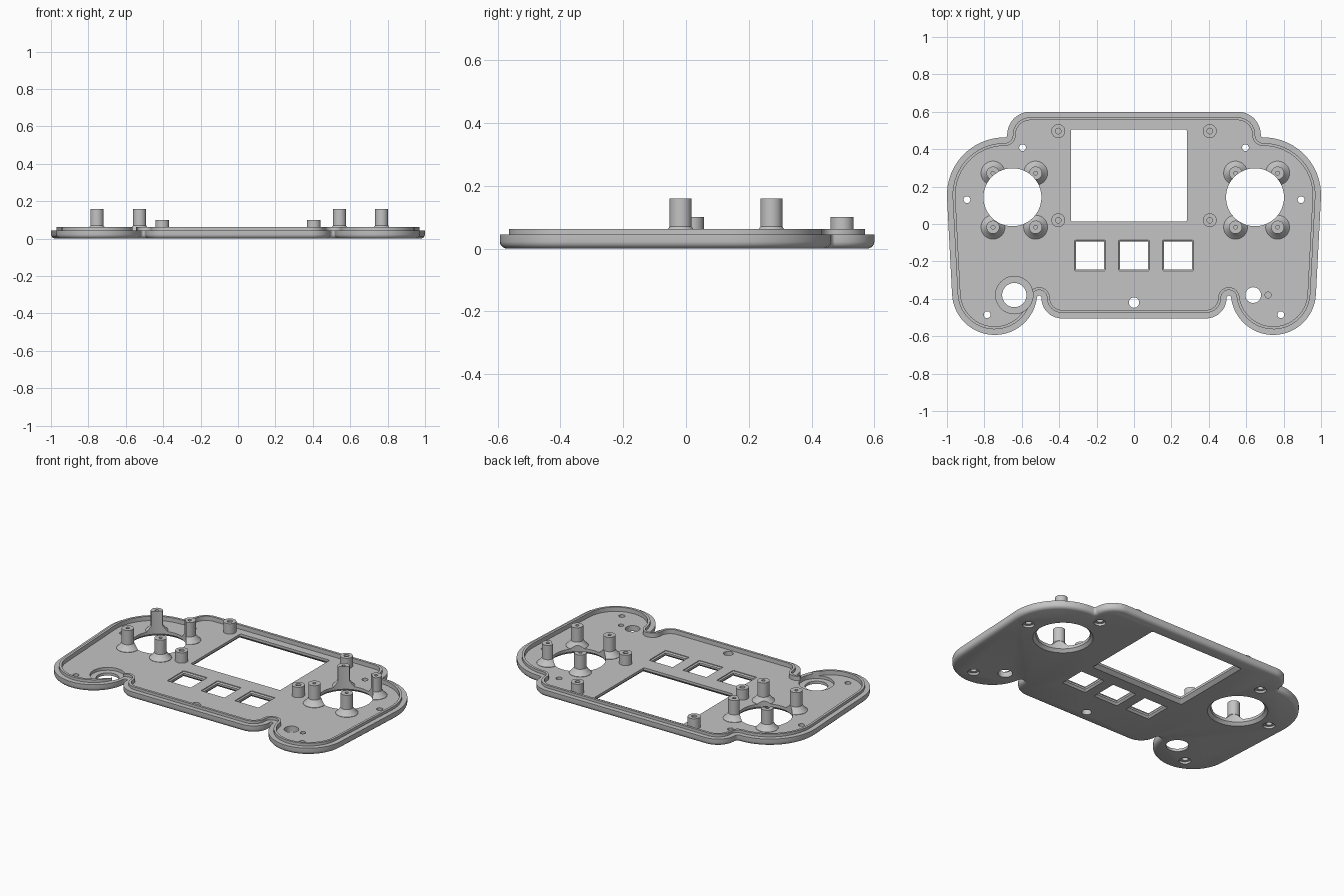
import bpy, bmesh
from math import sin, cos, radians, pi, dist

cube = bpy.data.objects.get("Cube")
if cube:
    bpy.data.objects.remove(cube)

grey = bpy.data.materials.new("plain_grey")
grey.use_nodes = True
GREY = (0.55, 0.55, 0.55, 1)
grey.diffuse_color = GREY
grey.node_tree.nodes["Principled BSDF"].inputs["Base Color"].default_value = GREY

FLOOR = 0.035
STICKS = ((-0.65, 0.143), (0.647, 0.143))


# Ring helpers: each returns one loop of points at height z
def circle(x, y, r, z, n=48):
    return [(x + r * cos(2 * pi * i / n), y + r * sin(2 * pi * i / n), z) for i in range(n)]


def rect(x, y, hx, hy, z, r=0.008):
    pts = []
    for k, (sx, sy) in enumerate(((1, 1), (-1, 1), (-1, -1), (1, -1))):
        for i in range(4):
            a = radians(90 * k + 30 * i)
            pts.append((x + sx * (hx - r) + r * cos(a), y + sy * (hy - r) + r * sin(a), z))
    return pts


# Right half of the outline: centre x, centre y, radius, start and end angle
ARCS = (
    (0.385, -0.395, 0.11, -90, 0),
    (0.507, -0.395, 0.012, 180, 7.2),
    (0.745, -0.365, 0.228, 187.2, 357),
    (0.692, 0.155, 0.308, -3, 90.4),
    (0.690, 0.475, 0.012, 270.4, 179.15),
    (0.555, 0.477, 0.123, -0.85, 90),
)


def outline(inset, z):
    half = []
    for cx, cy, r, a0, a1 in ARCS:
        r += -inset if a1 > a0 else inset      # hollow arcs grow when inset
        n = max(8, int(abs(a1 - a0) / 6))
        for i in range(n + 1):
            a = radians(a0 + (a1 - a0) * i / n)
            p = (cx + r * cos(a), cy + r * sin(a), z)
            if not half or dist(p, half[-1]) > 0.001:   # arcs share end points
                half.append(p)
    return half + [(-x, y, h) for x, y, h in reversed(half)]


def loft(bm, rings):
    loops = [[bm.verts.new(p) for p in ring] for ring in rings]
    n = len(loops[0])
    for low, high in zip(loops, loops[1:]):
        for i in range(n):
            j = (i + 1) % n
            bm.faces.new((low[i], low[j], high[j], high[i]))
    bm.faces.new(loops[0][::-1])
    bm.faces.new(loops[-1])


def make(name, stacks):
    bm = bmesh.new()
    for rings in stacks:
        loft(bm, rings)
    bmesh.ops.recalc_face_normals(bm, faces=bm.faces)
    mesh = bpy.data.meshes.new(name)
    bm.to_mesh(mesh)
    bm.free()
    mesh.materials.append(grey)
    ob = bpy.data.objects.new(name, mesh)
    bpy.context.collection.objects.link(ob)
    return ob


def activate(ob):
    bpy.ops.object.select_all(action='DESELECT')
    ob.select_set(True)
    bpy.context.view_layer.objects.active = ob


def cut(ob, cutter):
    activate(ob)
    mod = ob.modifiers.new("holes", 'BOOLEAN')
    mod.operation = 'DIFFERENCE'
    mod.solver = 'EXACT'
    mod.use_self = True
    mod.object = cutter
    bpy.ops.object.modifier_apply(modifier=mod.name)


def smooth(ob):
    activate(ob)
    bpy.ops.object.shade_smooth_by_angle(angle=radians(30))


def hole(x, y, profile):
    return [circle(x, y, r, z) for r, z in profile]


# Faceplate with rounded lower edge, outer shelf, raised ridge and sunken floor
PROFILE = ((0.02, 0), (0.009, 0.005), (0.002, 0.013), (0, 0.022), (0, 0.045),
           (0.03, 0.045), (0.03, 0.062), (0.045, 0.062), (0.045, FLOOR))
plate = make("faceplate", [[outline(d, z) for d, z in PROFILE]])

# Stick openings, flared underneath
stick_holes = [hole(x, y, ((0.182, -0.01), (0.155, 0.017), (0.155, 0.3))) for x, y in STICKS]
stick_cutter = make("stick_cutter", stick_holes)

# Screen window, button windows, knob holes and screw holes
cuts = [[rect(-0.027, 0.259, 0.31 + d, 0.246 + d, z)
         for d, z in ((0.03, -0.01), (0, 0.02), (0, 0.1))]]
for x in (-0.235, 0, 0.235):
    cuts.append([rect(x, -0.168, h, h, z, 0.003) for h, z in
                 ((0.093, -0.01), (0.075, 0.012), (0.075, 0.024), (0.082, 0.03), (0.082, 0.1))])
cuts.append(hole(-0.64, -0.38, ((0.065, -0.01), (0.065, 0.017), (0.1, 0.017), (0.1, 0.1))))
cuts.append(hole(0.637, -0.38, ((0.042, -0.01), (0.042, 0.1))))
cuts.append(hole(0.717, -0.38, ((0.016, 0.015), (0.016, 0.1))))
cuts.append(hole(0, -0.42, ((0.028, -0.01), (0.028, 0.1))))
for x, y in ((0.596, 0.408), (0.893, 0.13), (0.785, -0.485)):
    for s in (-1, 1):
        cuts.append(hole(s * x, y, ((0.034, -0.01), (0.034, 0.014), (0.018, 0.014), (0.018, 0.1))))
hole_cutter = make("hole_cutter", cuts)
cut(plate, stick_cutter)
cut(plate, hole_cutter)
smooth(plate)

# Tall stick posts with flared feet, trimmed by the stick openings
TALL = ((0.064, 0.03), (0.064, FLOOR + 0.002), (0.05, 0.05), (0.035, 0.07), (0.035, 0.16),
        (0.01, 0.16), (0.01, 0.08))
for side, xs in (("right", (-0.754, -0.526)), ("left", (0.543, 0.768))):
    for end, y in (("front", -0.017), ("back", 0.272)):
        for place, x in zip(("a", "b"), xs):
            post = make(f"{side}_{end}_stick_post_{place}", [hole(x, y, TALL)])
            cut(post, stick_cutter)
            smooth(post)

# Short screen posts
SHORT = ((0.037, 0.03), (0.037, 0.1), (0.015, 0.1), (0.015, 0.05))
for side, x in (("right", -0.405), ("left", 0.405)):
    for end, y in (("front", 0.02), ("back", 0.497)):
        smooth(make(f"{side}_{end}_screen_post", [hole(x, y, SHORT)]))

for helper in (stick_cutter, hole_cutter):
    bpy.data.objects.remove(helper)
